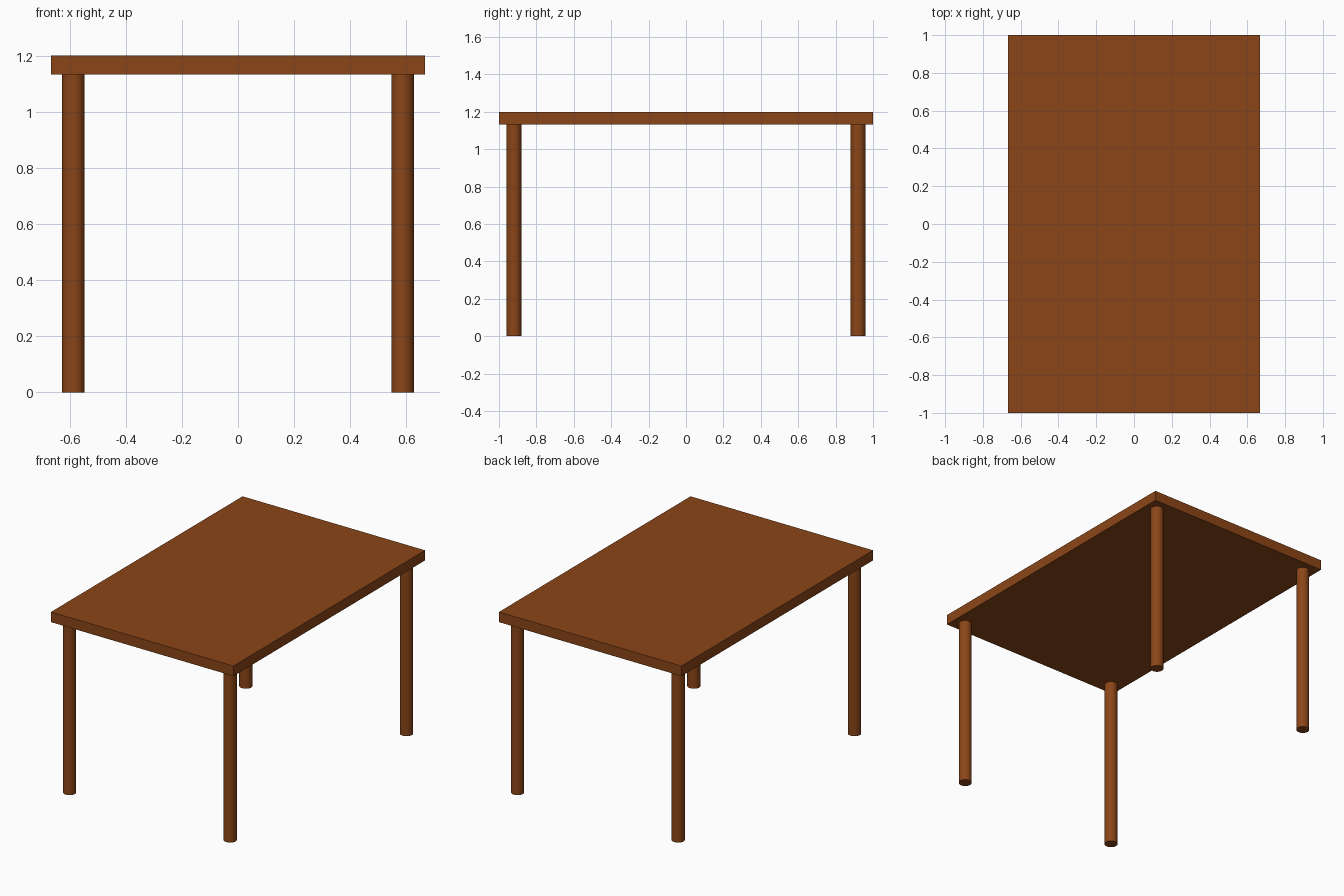
import bpy

if "Cube" in bpy.data.objects:
    bpy.data.objects.remove(bpy.data.objects["Cube"])

TOP_Z, THICK = 1.2, 0.0667
HALF_X, HALF_Y = 0.6667, 1.0
LEG_R, INSET = 0.04, 0.08
LEG_H = TOP_Z - THICK

wood = bpy.data.materials.new("brown_wood")
wood.diffuse_color = (0.258, 0.06, 0.009, 1)
wood.use_nodes = True
wood.node_tree.nodes["Principled BSDF"].inputs["Base Color"].default_value = wood.diffuse_color


def finish(name):
    obj = bpy.context.object
    obj.name = name
    obj.data.materials.append(wood)
    return obj


# Table top: a plain slab
bpy.ops.mesh.primitive_cube_add(size=1, location=(0, 0, TOP_Z - THICK / 2))
top = finish("table_top")
top.scale = (2 * HALF_X, 2 * HALF_Y, THICK)
bpy.ops.object.transform_apply(location=False, rotation=False, scale=True)

# Four round legs, inset from the corners
for y_name, sy in (("front", -1), ("back", 1)):
    for x_name, sx in (("left", -1), ("right", 1)):
        bpy.ops.mesh.primitive_cylinder_add(
            vertices=32, radius=LEG_R, depth=LEG_H,
            location=(sx * (HALF_X - INSET), sy * (HALF_Y - INSET), LEG_H / 2))
        finish(f"{y_name}_{x_name}_leg")
        bpy.ops.object.shade_smooth_by_angle()
